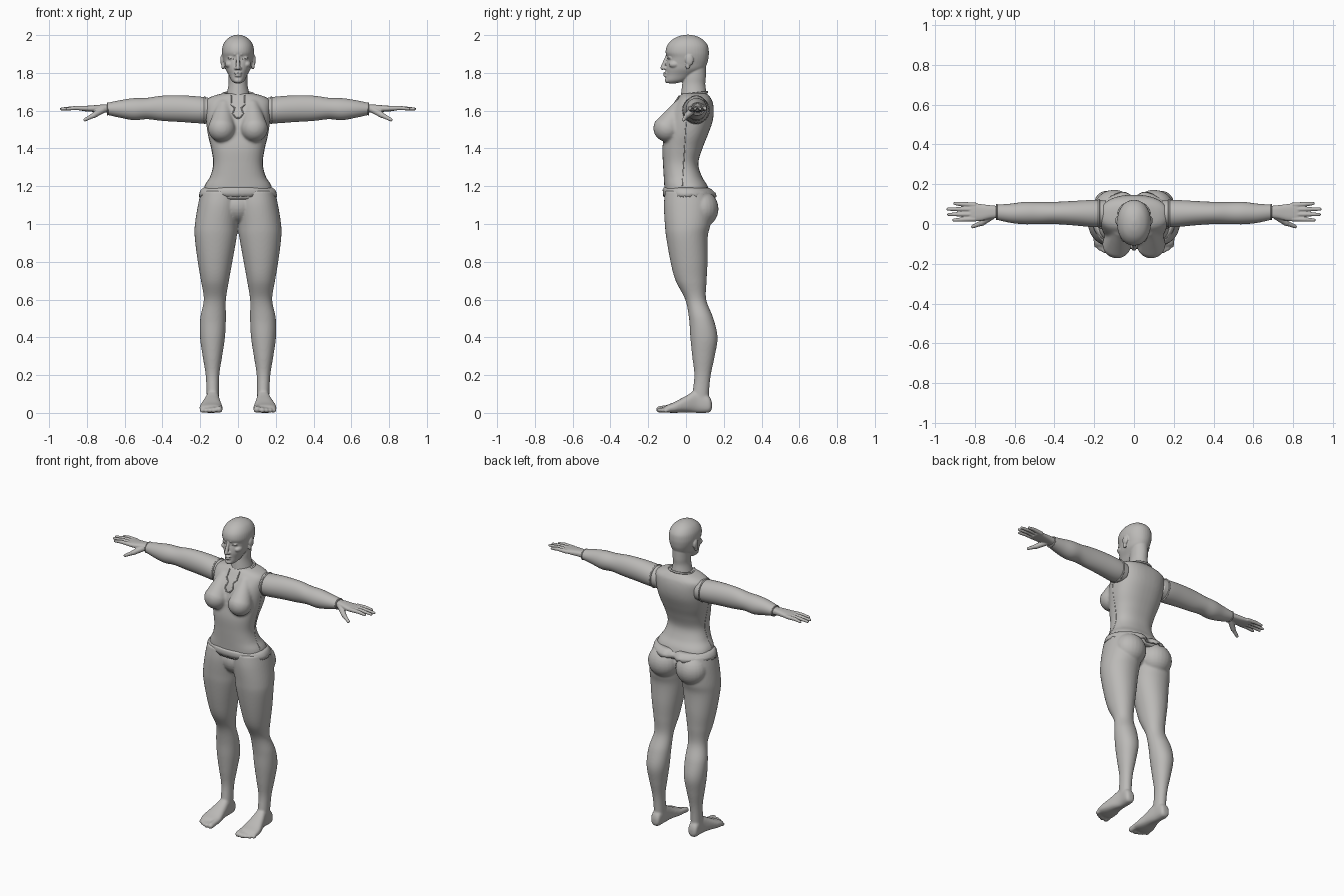
import bpy, bmesh, math, random
from math import sin, cos, pi
from mathutils import Vector, Matrix

random.seed(4)
if "Cube" in bpy.data.objects:
    bpy.data.objects.remove(bpy.data.objects["Cube"])

grey = bpy.data.materials.new("warm grey")
grey.use_nodes = True
tone = (0.5, 0.49, 0.475, 1)
grey.diffuse_color = tone
grey.node_tree.nodes["Principled BSDF"].inputs["Base Color"].default_value = tone


def refine(rows, steps=6):
    """Catmull-Rom interpolation of section rows."""
    rows = [Vector(r) for r in rows]
    out = []
    for i in range(len(rows) - 1):
        p0, p1 = rows[max(i - 1, 0)], rows[i]
        p2, p3 = rows[i + 1], rows[min(i + 2, len(rows) - 1)]
        for k in range(steps):
            t = k / steps
            out.append(0.5 * (2 * p1 + (p2 - p0) * t + (2 * p0 - 5 * p1 + 4 * p2 - p3) * t * t
                              + (3 * p1 - p0 - 3 * p2 + p3) * t ** 3))
    return out + [rows[-1]]


def skin(bm, rings):
    """Join rings of points into a closed tube."""
    rings = [[bm.verts.new(co) for co in ring] for ring in rings]
    for r, q in zip(rings, rings[1:]):
        for i in range(len(r)):
            j = (i + 1) % len(r)
            bm.faces.new((r[i], r[j], q[j], q[i]))
    bm.faces.new(rings[0])
    bm.faces.new(rings[-1])


def loft(bm, rows, axis="Z", power=2.0, sides=40):
    """Rows are position on the axis, then the bounds of the cross-section."""
    rings = []
    for t, a0, a1, b0, b1 in refine(rows):
        ring = []
        for i in range(sides):
            u = 2 * pi * i / sides
            c, s = cos(u), sin(u)
            a = (a0 + a1) / 2 + (a1 - a0) / 2 * math.copysign(abs(c) ** (2 / power), c)
            b = (b0 + b1) / 2 + (b1 - b0) / 2 * math.copysign(abs(s) ** (2 / power), s)
            ring.append({"X": (t, a, b), "Y": (a, t, b), "Z": (a, b, t)}[axis])
        rings.append(ring)
    skin(bm, rings)


def even(rows):
    """Widen rows of (z, half width, front, back) to both sides."""
    return [(z, -w, w, f, b) for z, w, f, b in rows]


def ball(bm, centre, size):
    m = Matrix.Translation(centre) @ Matrix.Diagonal((*size, 1))
    bmesh.ops.create_uvsphere(bm, u_segments=24, v_segments=16, radius=1, matrix=m)


def capsule(bm, p, q, r1, r2):
    """Tapered rod from p to q with round ends."""
    p, d = Vector(p), Vector(q) - Vector(p)
    turn = d.to_track_quat("Z", "Y")
    arc = [pi / 2 * k / 8 for k in range(1, 9)]
    profile = [(-r1 * cos(a), r1 * sin(a)) for a in arc]
    profile += [(d.length + r2 * cos(a), r2 * sin(a)) for a in reversed(arc)]
    skin(bm, [[p + turn @ Vector((r * cos(u), r * sin(u), h)) for u in turns]
              for h, r in profile])


def finish(bm, name, mirror=False, voxel=0, smooth=0):
    bmesh.ops.recalc_face_normals(bm, faces=bm.faces[:])
    me = bpy.data.meshes.new(name)
    bm.to_mesh(me)
    bm.free()
    for p in me.polygons:
        p.use_smooth = True
    me.materials.append(grey)
    ob = bpy.data.objects.new(name, me)
    bpy.context.collection.objects.link(ob)
    if mirror:
        ob.modifiers.new("mirror", "MIRROR").use_mirror_merge = False
    if voxel:
        r = ob.modifiers.new("fuse", "REMESH")
        r.mode, r.voxel_size, r.use_smooth_shade = "VOXEL", voxel, True
    if smooth:
        s = ob.modifiers.new("soften", "SMOOTH")
        s.factor, s.iterations = 0.5, smooth
    return ob


def cord(name, points, radius, cyclic=False):
    cu = bpy.data.curves.new(name, "CURVE")
    cu.dimensions, cu.bevel_depth, cu.bevel_resolution = "3D", radius, 2
    sp = cu.splines.new("POLY")
    sp.points.add(len(points) - 1)
    for p, co in zip(sp.points, points):
        p.co = (*co, 1)
    sp.use_cyclic_u = cyclic
    cu.materials.append(grey)
    bpy.context.collection.objects.link(bpy.data.objects.new(name, cu))


turns = [2 * pi * i / 32 for i in range(32)]

# Torso with bust
torso = [(1.13, .19, -.112, .135), (1.2, .177, -.115, .115), (1.25, .147, -.118, .085),
         (1.32, .13, -.122, .065), (1.4, .141, -.125, .087), (1.47, .158, -.115, .115),
         (1.54, .168, -.105, .14), (1.6, .172, -.085, .147), (1.65, .172, -.052, .14),
         (1.675, .14, -.035, .125), (1.692, .08, -.02, .11)]
bm = bmesh.new()
loft(bm, even(torso), power=2.4)
for s in (1, -1):
    capsule(bm, (s * .075, -.03, 1.62), (s * .086, -.1, 1.507), .04, .073)
finish(bm, "torso", voxel=.008, smooth=6)

# Neckline trim, collar and side seams
chest = refine(torso)
half = [(.036, 1.68), (.037, 1.635), (.018, 1.615), (.028, 1.585), (.014, 1.565)]
outline = half + [(0, 1.56)] + [(-x, z) for x, z in reversed(half)]
cord("neckline_trim", [(x, min(chest, key=lambda r: abs(r[0] - z))[2] - .002, z)
                       for x, z in outline], .004)
cord("collar", [(.078 * cos(u), .045 + .067 * sin(u), 1.69 + .008 * sin(u)) for u in turns],
     .006, True)
for s, side in ((1, "left"), (-1, "right")):
    cord(side + "_side_seam", [(s * r[1] * .985, -.02 + (r[0] - 1.2) * .06, r[0])
                               for r in chest if 1.2 < r[0] < 1.55], .003)

# Ragged waistband following the hips
bm = bmesh.new()
loops = []
count = 96
for i in range(count):
    u = 2 * pi * i / count
    c, s = cos(u), sin(u)
    cleft = .03 * math.exp(-(c / .16) ** 2) if s > 0 else 0
    low = 1.142 + random.choice((0, 0, .006, .012))
    col = []
    for z, w, f, b in ((1.194, .18, .118, .12), (1.182, .196, .124, .145),
                       (1.165, .204, .122, .163), (low, .207, .12, .17)):
        col.append(bm.verts.new((w * c, (b - cleft if s > 0 else f) * s, z)))
    loops.append(col)
for i, a in enumerate(loops):
    b = loops[(i + 1) % count]
    for k in range(3):
        bm.faces.new((a[k], b[k], b[k + 1], a[k + 1]))
band = finish(bm, "waistband")
band.modifiers.new("thickness", "SOLIDIFY").thickness = .012

# Legs, hips and feet
bm = bmesh.new()
loft(bm, [(1.175, -.01, .195, -.11, .125), (1.1, -.01, .212, -.117, .14),
          (1.0, 0, .228, -.112, .13), (.93, .007, .229, -.105, .115),
          (.8, .03, .213, -.082, .114), (.7, .048, .196, -.055, .109),
          (.6, .064, .181, -.004, .107), (.5, .064, .2, .016, .145),
          (.4, .069, .201, .023, .167), (.3, .084, .187, .033, .152),
          (.2, .099, .171, .044, .131), (.1, .101, .166, .034, .121),
          (.04, .102, .165, .03, .12)], power=2.1)
ball(bm, (.1, .083, 1.08), (.1, .089, .098))
ball(bm, (0, 0, 1.1), (.11, .106, .1))
loft(bm, [(.137, .115, .152, .02, .055), (.12, .104, .166, .002, .09),
          (.06, .1, .167, 0, .12), (0, .092, .185, .003, .09),
          (-.06, .082, .203, 0, .058), (-.1, .083, .2, .002, .042),
          (-.115, .1, .18, .008, .03)], "Y", 2.5)
for x, tip, r in ((.1, -.14, .018), (.128, -.142, .014), (.15, -.133, .013),
                  (.171, -.122, .0125), (.19, -.108, .012)):
    capsule(bm, (x, -.06, .03), (x, tip, r), r, r)
finish(bm, "legs_and_feet", True, .006, 5)

# Sleeved arms
bm = bmesh.new()
loft(bm, [(.14, -.012, .118, 1.535, 1.665), (.2, -.016, .121, 1.533, 1.674),
          (.3, -.007, .116, 1.54, 1.681), (.4, 0, .111, 1.546, 1.679),
          (.48, 0, .11, 1.555, 1.668), (.55, -.001, .111, 1.55, 1.666),
          (.62, .006, .102, 1.562, 1.656), (.692, .022, .097, 1.578, 1.641)], "X")
finish(bm, "arms", True)
for s, side in ((1, "left"), (-1, "right")):
    cord(side + "_cuff", [(s * .69, .06 + .037 * cos(u), 1.609 + .031 * sin(u))
                          for u in turns], .004, True)
    cord(side + "_armhole", [(s * .176, .053 + .068 * cos(u), 1.603 + .069 * sin(u))
                             for u in turns], .005, True)

# Hands with five digits
bm = bmesh.new()
loft(bm, [(.66, .033, .088, 1.588, 1.632), (.72, .027, .094, 1.592, 1.632),
          (.77, .016, .1, 1.594, 1.628), (.82, .014, .106, 1.598, 1.624),
          (.83, .022, .1, 1.604, 1.62)], "X", 2.6)
for y, end, tip in ((.025, .02, .905), (.049, .048, .932), (.074, .075, .935), (.096, .103, .9)):
    capsule(bm, (.8, y, 1.612), (.86, (y + end) / 2, 1.614), .0125, .011)
    capsule(bm, (.86, (y + end) / 2, 1.614), (tip, end, 1.609), .011, .008)
capsule(bm, (.715, .04, 1.605), (.765, .005, 1.575), .018, .015)
capsule(bm, (.765, .005, 1.575), (.81, -.013, 1.552), .013, .009)
finish(bm, "hands", True, .0035, 2)

# Head, face and neck
bm = bmesh.new()
loft(bm, even([(1.66, .07, -.03, .115), (1.7, .058, -.025, .108), (1.74, .05, -.02, .102),
               (1.78, .05, -.015, .105), (1.84, .05, 0, .105)]))
loft(bm, even([(1.745, .018, -.095, -.05), (1.76, .035, -.108, 0), (1.79, .05, -.106, .05),
               (1.82, .066, -.107, .095), (1.85, .074, -.104, .112), (1.88, .081, -.099, .119),
               (1.91, .085, -.108, .121), (1.945, .08, -.1, .115), (1.975, .062, -.074, .091),
               (1.994, .034, -.038, .056), (2.002, .006, 0, .02)]), power=2.15)
capsule(bm, (0, -.1, 1.89), (0, -.124, 1.827), .008, .0115)
ball(bm, (0, -.105, 1.799), (.022, .016, .007))
ball(bm, (0, -.104, 1.786), (.019, .016, .008))
ball(bm, (0, -.096, 1.76), (.022, .016, .015))
for s in (1, -1):
    ball(bm, (s * .011, -.112, 1.824), (.009, .01, .008))
    ball(bm, (s * .036, -.08, 1.878), (.017, .016, .009))
    capsule(bm, (s * .016, -.1, 1.899), (s * .056, -.073, 1.903), .007, .006)
    ball(bm, (s * .046, -.06, 1.845), (.023, .032, .02))
    ball(bm, (s * .083, .018, 1.868), (.011, .022, .03))
    ball(bm, (s * .08, .009, 1.838), (.009, .012, .02))
finish(bm, "head_and_neck", voxel=.004, smooth=2)

# Eyelid lines
for s, side in ((1, "left"), (-1, "right")):
    cord(side + "_eyelid", [(s * (.036 + .015 * t), -.096 + .008 * t * t + .004 * t,
                             1.876 + .003 * t) for t in (-1, -.5, 0, .5, 1)], .002)
